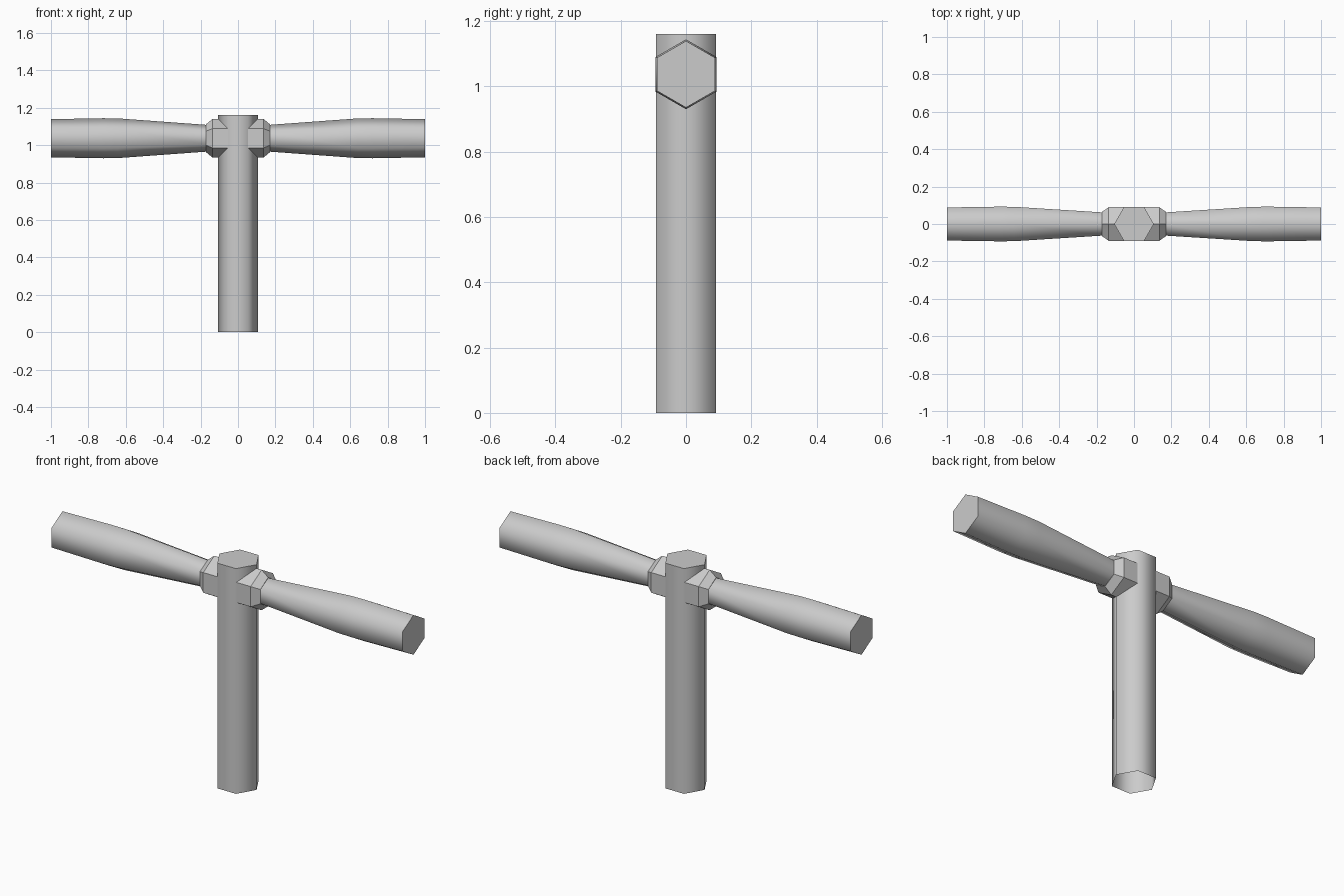
import bpy
import bmesh
from math import cos, sin, pi
from mathutils import Matrix, Vector

if "Cube" in bpy.data.objects:
    bpy.data.objects.remove(bpy.data.objects["Cube"])

AXIS_Z = 1.037
HEX = 6

metal = bpy.data.materials.new("plain grey")
metal.use_nodes = True
GREY = (0.6, 0.6, 0.6, 1)
metal.diffuse_color = GREY
metal.node_tree.nodes["Principled BSDF"].inputs["Base Color"].default_value = GREY


def hex_loft(name, rings, matrix, smooth=True, cap_start=True):
    """Six-sided bar along local z from (position, radius) rings."""
    bm = bmesh.new()
    loops = []
    for pos, radius in rings:
        loops.append([bm.verts.new((radius * cos(2 * pi * i / HEX),
                                    radius * sin(2 * pi * i / HEX), pos))
                      for i in range(HEX)])
    for low, high in zip(loops, loops[1:]):
        for i in range(HEX):
            j = (i + 1) % HEX
            face = bm.faces.new((low[i], low[j], high[j], high[i]))
            face.smooth = smooth
    if cap_start:
        bm.faces.new(loops[0][::-1])
    bm.faces.new(loops[-1])
    bm.transform(matrix)
    mesh = bpy.data.meshes.new(name)
    bm.to_mesh(mesh)
    bm.free()
    mesh.materials.append(metal)
    obj = bpy.data.objects.new(name, mesh)
    bpy.context.collection.objects.link(obj)
    return obj


# Upright post, open underneath
hex_loft("post", [(0, 0.106), (1.16, 0.106)], Matrix(), cap_start=False)

# Faceted collars and tapered grips on both sides
for side, turn in (("left", 0), ("right", pi)):
    to_side = (Matrix.Translation(Vector((0, 0, AXIS_Z)))
               @ Matrix.Rotation(turn, 4, "Z")
               @ Matrix.Rotation(pi / 2, 4, "Y"))
    hex_loft(side + "_collar",
             [(0.05, 0.104), (0.135, 0.104), (0.172, 0.074)],
             to_side, smooth=False)
    hex_loft(side + "_grip",
             [(0.16, 0.071), (0.64, 0.106), (0.72, 0.107), (1.0, 0.102)],
             to_side)
